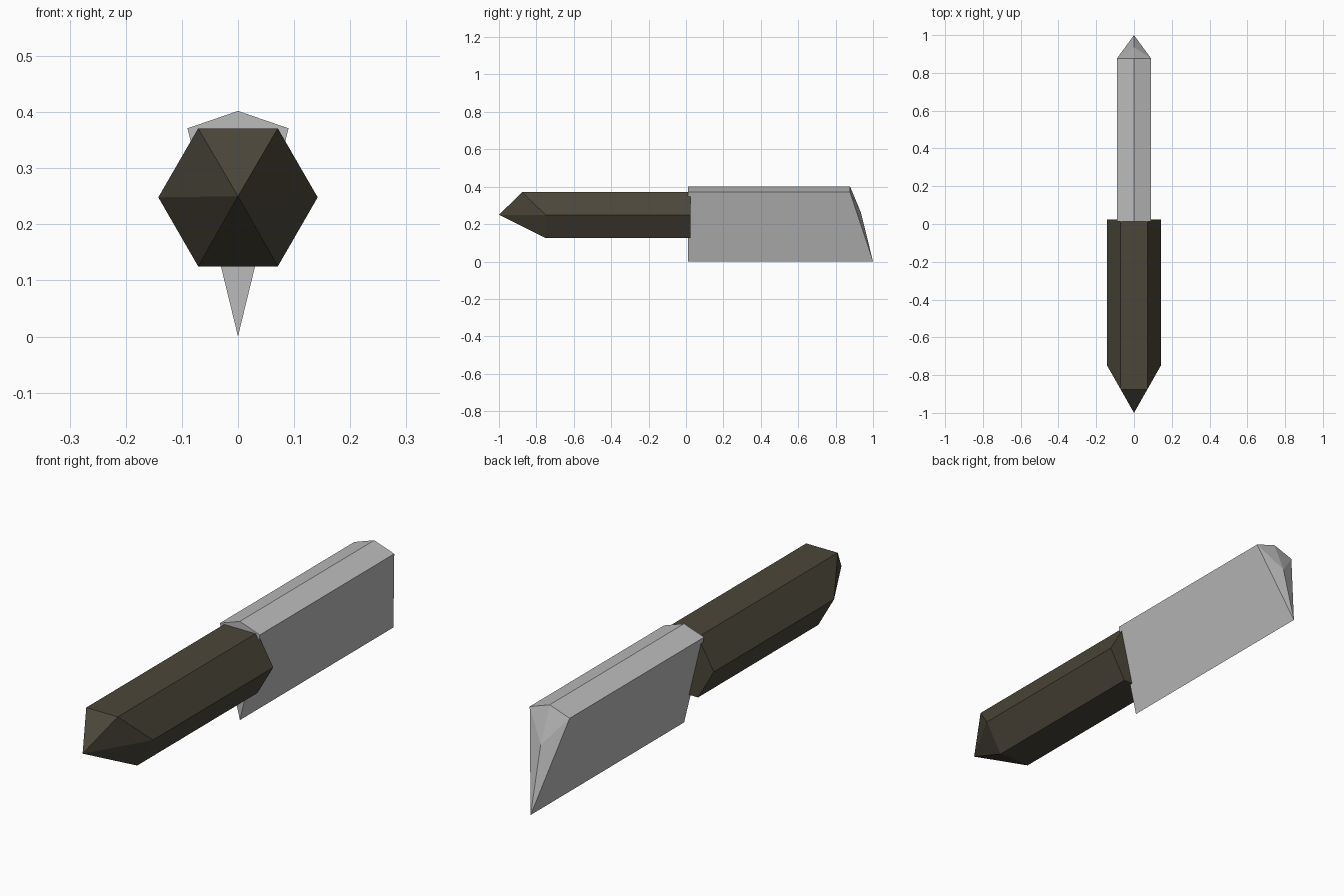
import bpy, bmesh, math
from mathutils import Vector

if "Cube" in bpy.data.objects:
    bpy.data.objects.remove(bpy.data.objects["Cube"])


def material(name, rgb):
    mat = bpy.data.materials.new(name)
    mat.diffuse_color = (*rgb, 1)
    mat.use_nodes = True
    mat.node_tree.nodes["Principled BSDF"].inputs["Base Color"].default_value = mat.diffuse_color
    return mat


def finish(name, bm, mat):
    bmesh.ops.recalc_face_normals(bm, faces=bm.faces[:])
    mesh = bpy.data.meshes.new(name)
    bm.to_mesh(mesh)
    bm.free()
    mesh.materials.append(mat)
    obj = bpy.data.objects.new(name, mesh)
    bpy.context.collection.objects.link(obj)
    return obj


def loft(bm, ring_a, ring_b):
    """Bridge two equal rings with quads and cap the first one."""
    n = len(ring_a)
    bm.faces.new(ring_a)
    for i in range(n):
        j = (i + 1) % n
        bm.faces.new((ring_a[i], ring_a[j], ring_b[j], ring_b[i]))


steel = material("steel grey", (0.5, 0.5, 0.5))
wood = material("dark brown", (0.072, 0.062, 0.042))

# Handle: hexagonal bar with a pointed pommel
R, ZC = 0.142, 0.248
bm = bmesh.new()
front, back = [], []
for k in range(6):
    a = math.radians(60 * k)
    x, z = R * math.cos(a), R * math.sin(a)
    front.append(bm.verts.new((x, 0.024, ZC + z)))
    # the two upper edges run further back than the rest
    back.append(bm.verts.new((x, -0.875 if z > 0.01 else -0.75, ZC + z)))
loft(bm, front, back)
apex = bm.verts.new((0, -1, 0.25))
for i in range(6):
    bm.faces.new((back[i], back[(i + 1) % 6], apex))
finish("handle", bm, wood)

# Blade: wedge section with a ridged spine and a faceted sloping tip
section = [(0, 0), (0.09, 0.371), (0, 0.402), (-0.09, 0.371)]
bm = bmesh.new()
heel = [bm.verts.new((x, 0.012, z)) for x, z in section]
tip = [bm.verts.new((x, 1.0 if z == 0 else 0.877, z)) for x, z in section]
loft(bm, heel, tip)
mid = bm.verts.new((0, 0.935, 0.262))
for i in range(4):
    bm.faces.new((tip[i], tip[(i + 1) % 4], mid))
finish("blade", bm, steel)
